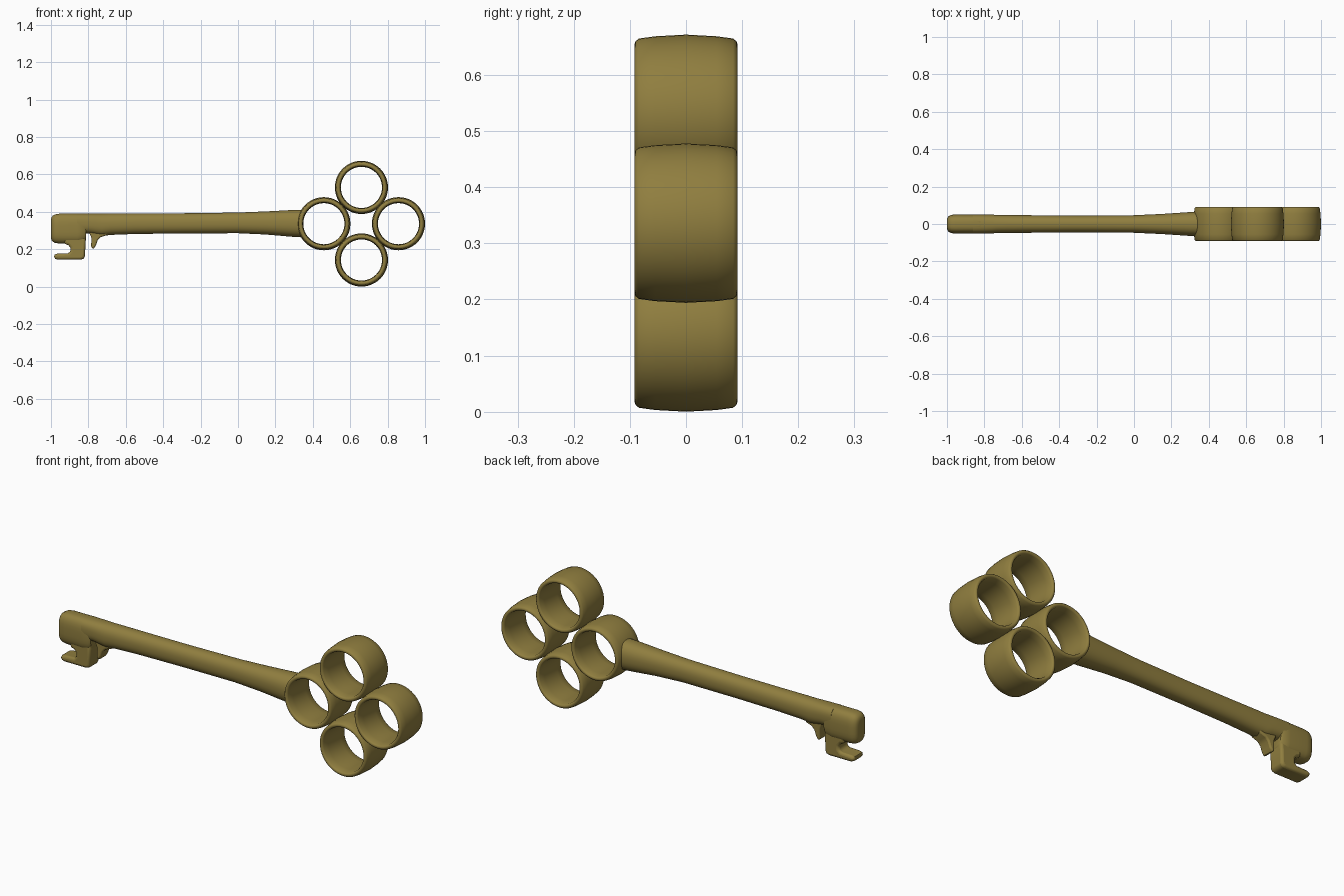
import bpy, bmesh, math

if "Cube" in bpy.data.objects:
    bpy.data.objects.remove(bpy.data.objects["Cube"])

brass = bpy.data.materials.new("brass")
brass.diffuse_color = (0.28, 0.21, 0.05, 1)
brass.use_nodes = True
brass.node_tree.nodes["Principled BSDF"].inputs["Base Color"].default_value = brass.diffuse_color


def finish(name, bm, angle=40, bevel=0):
    bmesh.ops.recalc_face_normals(bm, faces=bm.faces)
    mesh = bpy.data.meshes.new(name)
    bm.to_mesh(mesh)
    bm.free()
    ob = bpy.data.objects.new(name, mesh)
    bpy.context.collection.objects.link(ob)
    mesh.materials.append(brass)
    if bevel:
        mod = ob.modifiers.new("round_edges", 'BEVEL')
        mod.width, mod.segments = bevel, 3
        mod.limit_method, mod.angle_limit = 'ANGLE', math.radians(60)
    bpy.ops.object.select_all(action='DESELECT')
    ob.select_set(True)
    bpy.context.view_layer.objects.active = ob
    bpy.ops.object.shade_smooth_by_angle(angle=math.radians(angle))
    return ob


def bridge(bm, loops, closed=False):
    n = len(loops[0])
    pairs = list(zip(loops, loops[1:])) + ([(loops[-1], loops[0])] if closed else [])
    for a, b in pairs:
        for i in range(n):
            j = (i + 1) % n
            bm.faces.new((a[i], a[j], b[j], b[i]))


def ring(name, cx, cz, sides=48):
    # barrel-shaped band: (radius, y) half profile mirrored front to back
    half = [(0.110, 0), (0.111, 0.05), (0.114, 0.084), (0.118, 0.090), (0.124, 0.092),
            (0.130, 0.090), (0.135, 0.084), (0.139, 0.055), (0.142, 0)]
    prof = half + [(r, -y) for r, y in half[-2:0:-1]]
    bm = bmesh.new()
    loops = []
    for k in range(sides):
        a = 2 * math.pi * k / sides
        loops.append([bm.verts.new((cx + r * math.cos(a), y, cz + r * math.sin(a)))
                      for r, y in prof])
    bridge(bm, loops, closed=True)
    finish(name, bm)


def loft(name, sections, sides=32):
    # sections: x, bottom z, top z, half width, squareness exponent
    bm = bmesh.new()
    loops = []
    for x, z0, z1, w, e in sections:
        loop = []
        for k in range(sides):
            a = 2 * math.pi * (k + 0.5) / sides
            c, s = math.cos(a), math.sin(a)
            y = w * math.copysign(abs(c) ** (2 / e), c)
            z = (z0 + z1) / 2 + (z1 - z0) / 2 * math.copysign(abs(s) ** (2 / e), s)
            loop.append(bm.verts.new((x, y, z)))
        loops.append(loop)
    bridge(bm, loops)
    bm.faces.new(loops[0])
    bm.faces.new(loops[-1])
    finish(name, bm)


def plate(name, outline, half, bevel):
    bm = bmesh.new()
    front = [bm.verts.new((x, -half, z)) for x, z in outline]
    back = [bm.verts.new((x, half, z)) for x, z in outline]
    bridge(bm, [front, back])
    bm.faces.new(front)
    bm.faces.new(back)
    finish(name, bm, 50, bevel)


# Four-ring bow
for name, cx, cz in (("bow_ring_inner", 0.459, 0.336), ("bow_ring_outer", 0.858, 0.336),
                     ("bow_ring_top", 0.66, 0.53), ("bow_ring_bottom", 0.66, 0.142)):
    ring(name, cx, cz)

# Shaft flaring toward the bow
loft("shaft", [(0.343, 0.263, 0.411, 0.066, 2.3), (0.30, 0.265, 0.41, 0.064, 2.3),
               (0.15, 0.278, 0.402, 0.054, 2.3), (0.0, 0.285, 0.396, 0.047, 2.3),
               (-0.3, 0.284, 0.392, 0.045, 2.3), (-0.55, 0.281, 0.391, 0.047, 2.3),
               (-0.68, 0.276, 0.391, 0.049, 2.3), (-0.73, 0.270, 0.390, 0.049, 2.4),
               (-0.76, 0.276, 0.390, 0.05, 2.5), (-0.80, 0.284, 0.390, 0.05, 2.6),
               (-0.86, 0.284, 0.390, 0.05, 2.8)])

# Squared tip block with rounded end
loft("tip_block", [(-0.812, 0.25, 0.385, 0.042, 3), (-0.822, 0.235, 0.390, 0.049, 3),
                   (-0.86, 0.228, 0.390, 0.051, 3), (-0.955, 0.230, 0.390, 0.051, 3),
                   (-0.978, 0.233, 0.386, 0.049, 3), (-0.991, 0.240, 0.379, 0.042, 3),
                   (-0.998, 0.25, 0.368, 0.032, 3), (-1.0, 0.262, 0.355, 0.02, 3)])

# Hooked tooth
plate("hook_tooth", [(-0.93, 0.27), (-0.93, 0.228), (-0.908, 0.222), (-0.896, 0.208),
                     (-0.897, 0.188), (-0.908, 0.178), (-0.965, 0.176), (-0.980, 0.171),
                     (-0.984, 0.160), (-0.978, 0.149), (-0.965, 0.144), (-0.84, 0.144),
                     (-0.825, 0.149), (-0.818, 0.162), (-0.814, 0.27)], 0.042, 0.014)

# Small fang tooth
plate("fang_tooth", [(-0.80, 0.31), (-0.792, 0.28), (-0.784, 0.262), (-0.785, 0.215),
                     (-0.780, 0.203), (-0.770, 0.204), (-0.759, 0.222), (-0.750, 0.248),
                     (-0.735, 0.264), (-0.705, 0.274), (-0.68, 0.31)], 0.032, 0.008)
